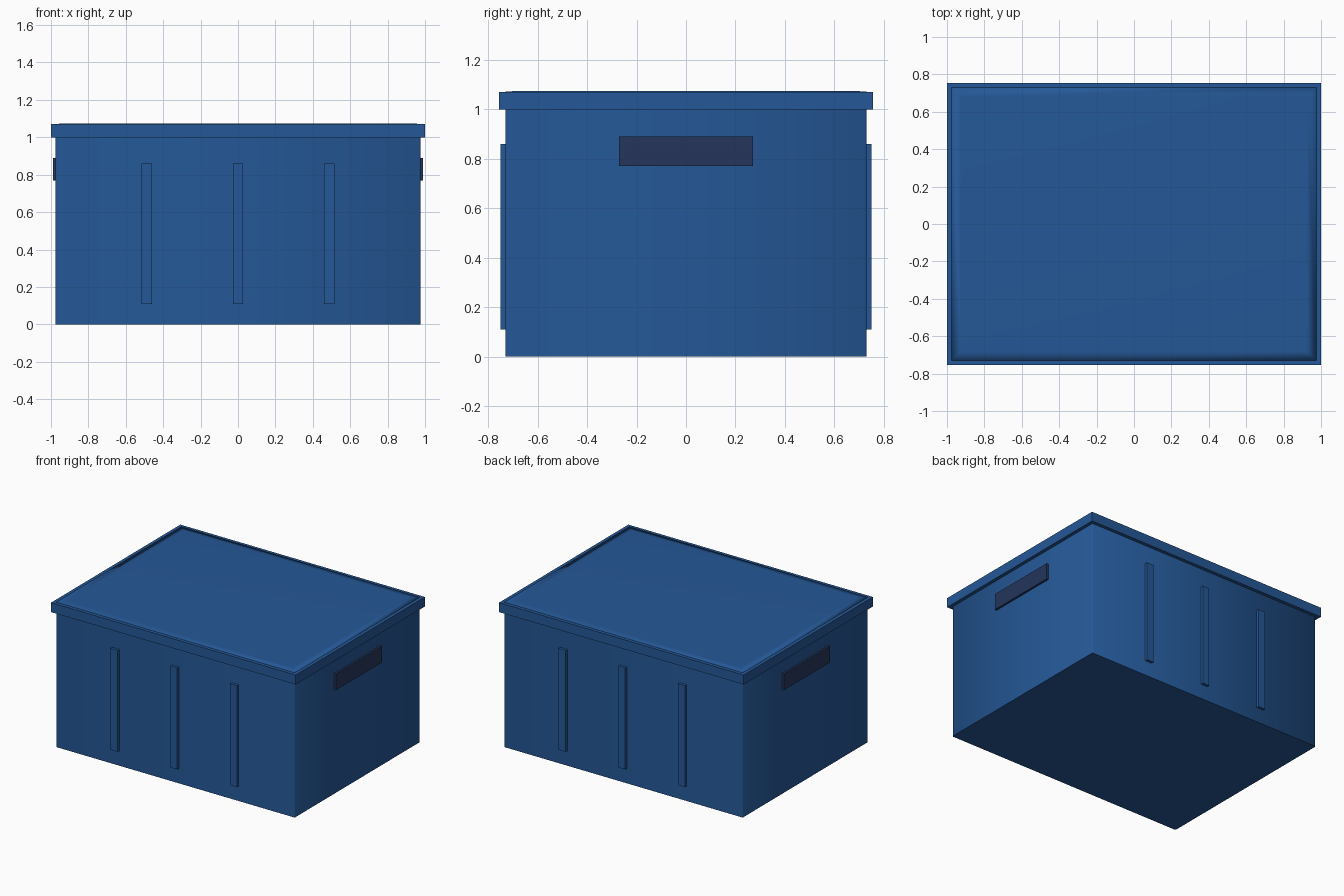
import bpy, bmesh

if "Cube" in bpy.data.objects:
    bpy.data.objects.remove(bpy.data.objects["Cube"])


def material(name, rgb):
    m = bpy.data.materials.new(name)
    m.diffuse_color = (*rgb, 1)
    m.use_nodes = True
    m.node_tree.nodes["Principled BSDF"].inputs["Base Color"].default_value = m.diffuse_color
    return m


BLUE = material("blue plastic", (0.018, 0.098, 0.31))
DARK = material("dark grip", (0.018, 0.036, 0.105))


def box(name, x, y, z, mat, soft=False):
    """Box from (min, max) ranges; soft rounds the upright edges slightly."""
    bm = bmesh.new()
    bmesh.ops.create_cube(bm, size=1)
    for v in bm.verts:
        v.co = [r[0] if c < 0 else r[1] for c, r in zip(v.co, (x, y, z))]
    if soft:
        upright = [e for e in bm.edges
                   if abs(e.verts[0].co.z - e.verts[1].co.z) > 0.01]
        bmesh.ops.bevel(bm, geom=upright, offset=0.005, segments=1,
                        affect='EDGES')
        for f in bm.faces:
            f.smooth = True
        for e in bm.edges:
            e.smooth = abs(e.verts[0].co.z - e.verts[1].co.z) > 0.01
    return finish(name, bm, mat)


def finish(name, bm, mat):
    bmesh.ops.recalc_face_normals(bm, faces=bm.faces)
    me = bpy.data.meshes.new(name)
    bm.to_mesh(me)
    bm.free()
    ob = bpy.data.objects.new(name, me)
    me.materials.append(mat)
    bpy.context.collection.objects.link(ob)
    return ob


# Bin body and overhanging lid
box("body", (-0.975, 0.975), (-0.73, 0.73), (0, 1.0), BLUE, soft=True)
box("lid", (-1, 1), (-0.755, 0.755), (1.0, 1.07), BLUE)

# Shallow raised panel on the lid, with a softly sloping border
bm = bmesh.new()
rings = []
for hx, hy, z in ((0.975, 0.73, 1.069), (0.975, 0.73, 1.071), (0.925, 0.68, 1.075)):
    rings.append([bm.verts.new((sx * hx, sy * hy, z))
                  for sx, sy in ((-1, -1), (1, -1), (1, 1), (-1, 1))])
for a, b in zip(rings, rings[1:]):
    for i in range(4):
        j = (i + 1) % 4
        bm.faces.new((a[i], a[j], b[j], b[i]))
bm.faces.new(rings[-1])
bm.faces.new(rings[0][::-1])
for f in bm.faces:
    f.smooth = True
finish("lid_panel", bm, BLUE)

# Upright ribs on the front and back
for side, s in (("front", -1), ("back", 1)):
    for i, x in enumerate((-0.4875, 0, 0.4875)):
        box(f"{side}_rib_{i + 1}", (x - 0.028, x + 0.028),
            sorted((s * 0.72, s * 0.75)), (0.11, 0.86), BLUE)

# Grips on both ends
for side, s in (("left", -1), ("right", 1)):
    box(f"{side}_grip", sorted((s * 0.96, s * 0.99)), (-0.27, 0.27),
        (0.77, 0.89), DARK)
